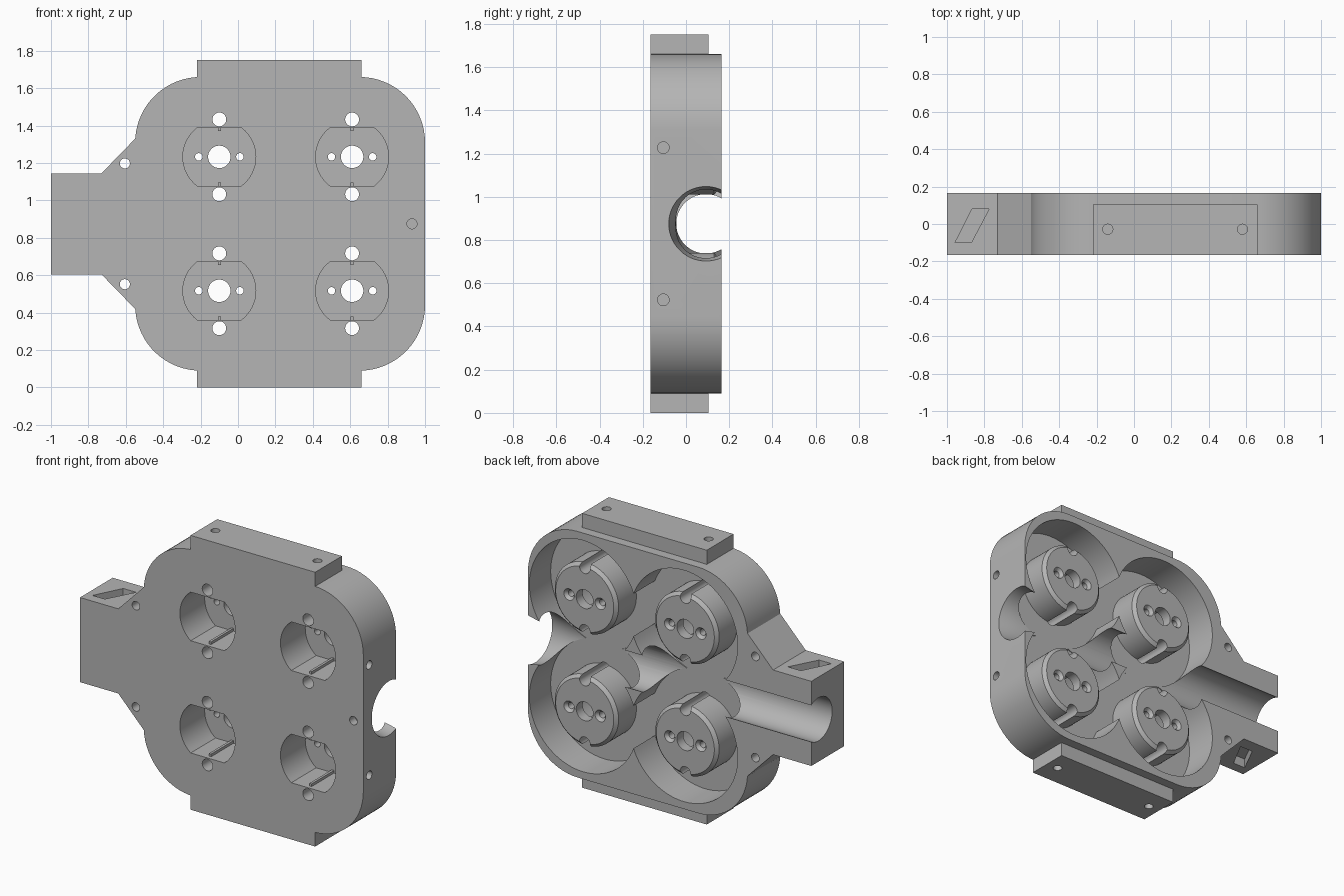
import bpy, bmesh, math
from mathutils import Vector

cube = bpy.data.objects.get("Cube")
if cube:
    bpy.data.objects.remove(cube, do_unlink=True)

grey = bpy.data.materials.new("plain grey")
grey.use_nodes = True
grey.diffuse_color = (0.46, 0.46, 0.46, 1)
grey.node_tree.nodes["Principled BSDF"].inputs["Base Color"].default_value = grey.diffuse_color

MID = 0.875                      # height of the channel axis
FRONT, BACK, FLOOR = -0.165, 0.165, -0.05


def finish(name, bm):
    bmesh.ops.recalc_face_normals(bm, faces=bm.faces)
    mesh = bpy.data.meshes.new(name)
    bm.to_mesh(mesh)
    bm.free()
    mesh.materials.append(grey)
    ob = bpy.data.objects.new(name, mesh)
    bpy.context.collection.objects.link(ob)
    return ob


def place(axis, t, a, b):
    """Point at t along the axis; a and b are the other two coordinates in order."""
    return Vector({"X": (t, a, b), "Y": (a, t, b), "Z": (a, b, t)}[axis])


def loft(name, rings):
    bm = bmesh.new()
    loops = [[bm.verts.new(p) for p in ring] for ring in rings]
    n = len(loops[0])
    for lo, hi in zip(loops, loops[1:]):
        for i in range(n):
            bm.faces.new((lo[i], lo[(i + 1) % n], hi[(i + 1) % n], hi[i]))
    bm.faces.new(loops[0])
    bm.faces.new(loops[-1])
    return finish(name, bm)


def prism(name, points, axis, start, end):
    return loft(name, [[place(axis, t, a, b) for a, b in points] for t in (start, end)])


def turned(name, profile, axis, a, b, sides=32):
    angles = [math.tau * (i + 0.5) / sides for i in range(sides)]
    return loft(name, [[place(axis, t, a + r * math.cos(v), b + r * math.sin(v))
                        for v in angles] for t, r in profile])


def hole(axis, start, end, radius, a, b):
    combine(turned("hole_cutter", [(start, radius), (end, radius)], axis, a, b), "DIFFERENCE")


def combine(tool, operation):
    mod = body.modifiers.new("shape", "BOOLEAN")
    mod.operation, mod.solver, mod.object = operation, "EXACT", tool
    bpy.context.view_layer.objects.active = body
    bpy.ops.object.modifier_apply(modifier=mod.name)
    bpy.data.objects.remove(tool, do_unlink=True)


def arc(cx, cz, radius, start, end, steps=16):
    return [(cx + radius * math.cos(math.radians(start + (end - start) * i / steps)),
             cz + radius * math.sin(math.radians(start + (end - start) * i / steps)))
            for i in range(steps + 1)]


def box_points(a0, a1, b0, b1):
    return [(a0, b0), (a1, b0), (a1, b1), (a0, b1)]


# Plate outline: rounded body with a tapering arm, mirrored about MID
R = 0.35
upper = arc(1 - R, 1.66 - R, R, 0, 90) + arc(-0.55 + R, 1.66 - R, R, 90, 176)
upper += [(-0.55, 1.33), (-0.73, 1.145), (-1, 1.145)]
outline = upper + [(x, 2 * MID - z) for x, z in reversed(upper)]
body = prism("pump_housing", outline, "Y", FRONT, BACK)

# Mounting pads on top and bottom
for z0, z1 in ((0, 0.12), (1.63, 1.75)):
    combine(prism("mounting_pad", box_points(-0.22, 0.66, z0, z1), "Y", FRONT, 0.105), "UNION")

# Round pockets in the back
centres = [(x, MID + s * 0.358) for x in (-0.1, 0.61) for s in (-1, 1)]
for x, z in centres:
    combine(turned("pocket_cutter", [(FLOOR, 0.38), (0.3, 0.38)], "Y", x, z, 80), "DIFFERENCE")

# Channel along the length, flaring out at the closed end
bore = 0.1375
flare = [(0.7 + 0.05 * i, bore + 0.035 * (i / 6) ** 2) for i in range(8)]
combine(turned("channel_cutter", [(-1.1, bore)] + flare, "X", 0.0925, MID, 64), "DIFFERENCE")

# Bosses standing in the pockets, hollowed by flat-sided sockets from the front
half_flat = math.degrees(math.asin(0.155 / 0.195))
for x, z in centres:
    combine(turned("boss", [(FLOOR - 0.03, 0.225), (0.13, 0.225), (0.15, 0.205)],
                   "Y", x, z, 64), "UNION")
    socket = arc(x, z, 0.195, -half_flat, half_flat)
    socket += arc(x, z, 0.195, 180 - half_flat, 180 + half_flat)
    combine(prism("socket_cutter", socket, "Y", -0.3, 0.085), "DIFFERENCE")
    hole("Y", -0.3, 0.3, 0.06, x, z)
    for s in (-1, 1):
        hole("Y", -0.3, 0.3, 0.037, x, z + s * 0.2)
        # Countersunk screw holes
        combine(turned("screw_cutter", [(0, 0.02), (0.13, 0.02), (0.16, 0.045)],
                       "Y", x + s * 0.11, z), "DIFFERENCE")
        # Small locating ribs on the socket flats
        combine(prism("rib", box_points(x - 0.008, x + 0.008, z + s * 0.148 - 0.01,
                                        z + s * 0.148 + 0.01), "Y", -0.14, 0.095), "UNION")

# Fixing holes and slanted arm slots, the same above and below
slot = [(-0.957, -0.1), (-0.87, -0.1), (-0.775, 0.08), (-0.866, 0.08)]
hole("Y", -0.3, -0.11, 0.027, 0.93, MID)
for s in (-1, 1):
    hole("Y", -0.3, 0.3, 0.027, -0.605, MID + s * 0.323)
    hole("X", 0.88, 1.1, 0.027, -0.105, MID + s * 0.352)
    for x in (-0.14, 0.58):
        hole("Z", MID + s * 0.78, MID + s * 0.95, 0.027, x, -0.028)
    combine(prism("slot_cutter", slot, "Z", MID + s * 0.21, MID + s * 0.35), "DIFFERENCE")

bpy.ops.object.select_all(action="DESELECT")
body.select_set(True)
bpy.context.view_layer.objects.active = body
bpy.ops.object.shade_smooth_by_angle(angle=math.radians(25))
